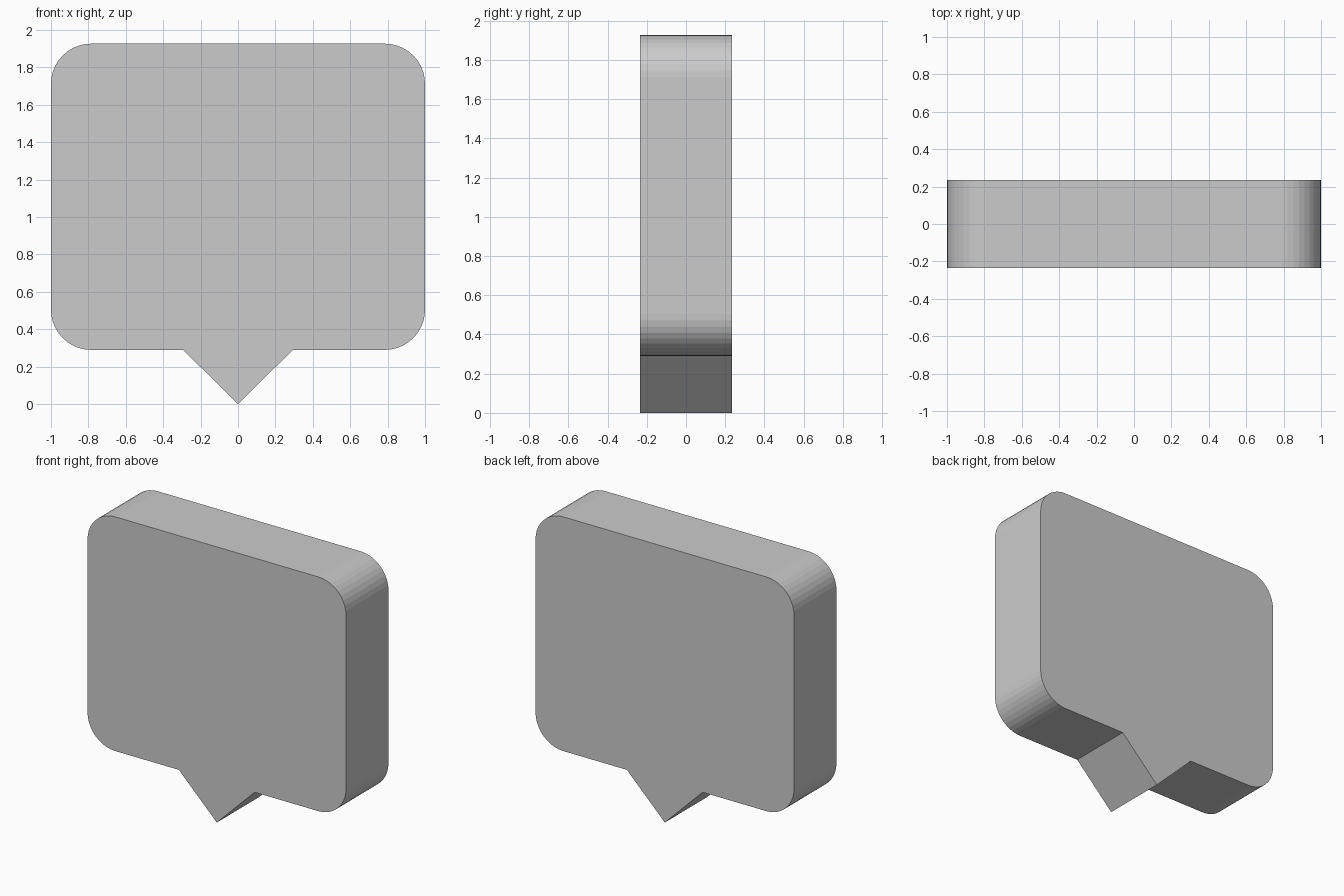
import bpy, bmesh
from math import sin, cos, pi

if "Cube" in bpy.data.objects:
    bpy.data.objects.remove(bpy.data.objects["Cube"])

HALF_W, BOTTOM, TOP = 1.0, 0.29, 1.927
RADIUS, HALF_DEPTH, TAIL = 0.215, 0.234, 0.293
STEPS = 10


def corner(cx, cz, start):
    """Quarter-circle of profile points, counter-clockwise from the start angle."""
    return [(cx + RADIUS * cos(start + pi / 2 * i / STEPS),
             cz + RADIUS * sin(start + pi / 2 * i / STEPS)) for i in range(STEPS + 1)]


# Outline: pointed tail, then the four rounded corners
x, low, high = HALF_W - RADIUS, BOTTOM + RADIUS, TOP - RADIUS
outline = [(-TAIL, BOTTOM), (0, 0), (TAIL, BOTTOM)]
outline += corner(x, low, -pi / 2) + corner(x, high, 0)
outline += corner(-x, high, pi / 2) + corner(-x, low, pi)

# Extrude the outline from front to back
bm = bmesh.new()
front = bm.faces.new([bm.verts.new((px, -HALF_DEPTH, pz)) for px, pz in outline])
extruded = bmesh.ops.extrude_face_region(bm, geom=[front], use_keep_orig=True)
back = [v for v in extruded["geom"] if isinstance(v, bmesh.types.BMVert)]
bmesh.ops.translate(bm, verts=back, vec=(0, 2 * HALF_DEPTH, 0))
bmesh.ops.recalc_face_normals(bm, faces=bm.faces)

mesh = bpy.data.meshes.new("speech_bubble")
bm.to_mesh(mesh)
bm.free()
bubble = bpy.data.objects.new("speech_bubble", mesh)
bpy.context.collection.objects.link(bubble)
